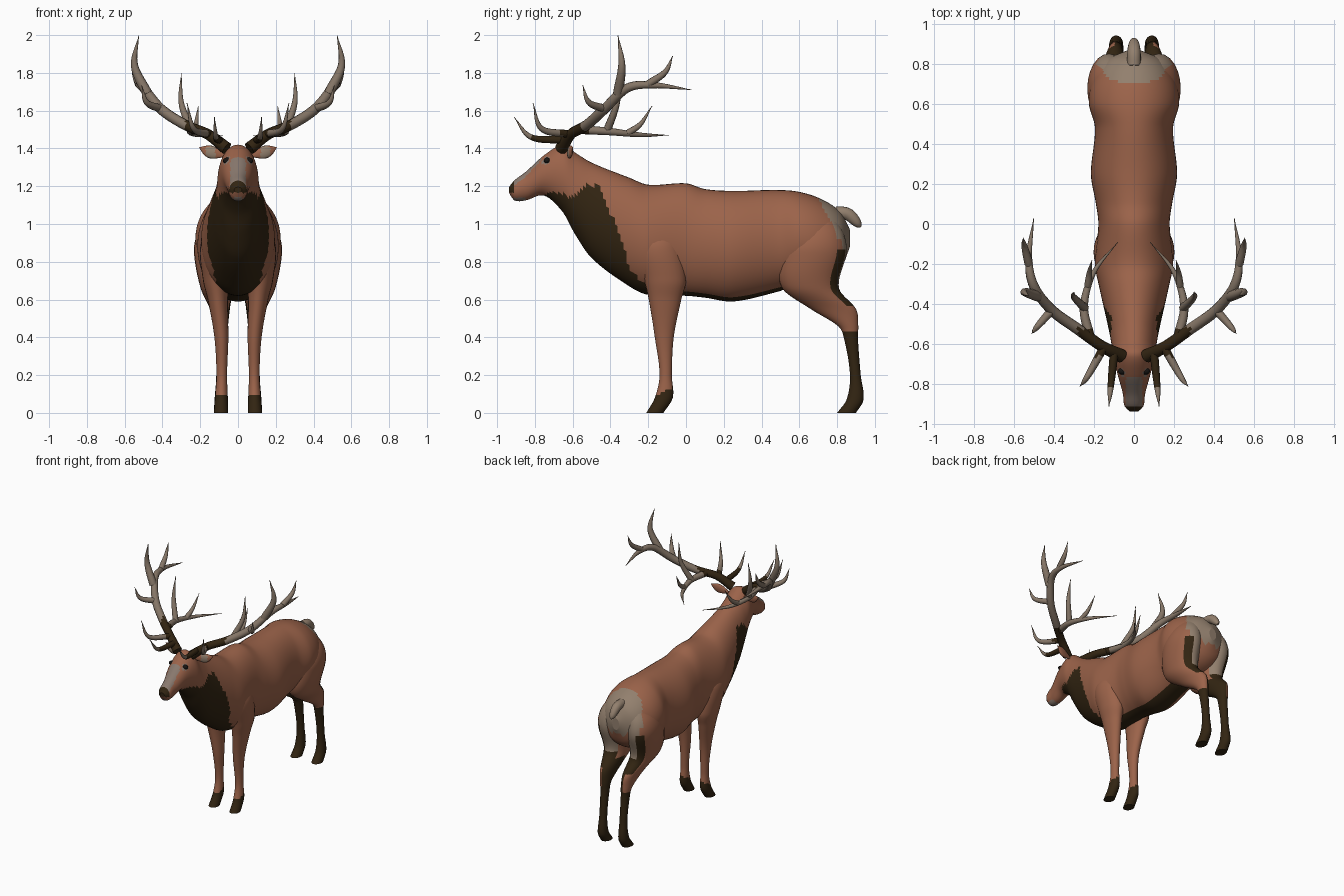
import bpy, bmesh, math
from mathutils import Vector

if "Cube" in bpy.data.objects:
    bpy.data.objects.remove(bpy.data.objects["Cube"])

# Flat colours
COLORS = {"brown_coat": (0.33, 0.125, 0.068), "dark_fur": (0.032, 0.018, 0.006),
          "pale_rump": (0.29, 0.215, 0.155), "antler_bone": (0.235, 0.18, 0.135),
          "face_grey": (0.25, 0.19, 0.155), "eye_black": (0.008, 0.007, 0.006)}
MATS = []
for n, c in COLORS.items():
    m = bpy.data.materials.new(n)
    m.diffuse_color = (*c, 1)
    m.use_nodes = True
    m.node_tree.nodes["Principled BSDF"].inputs["Base Color"].default_value = m.diffuse_color
    MATS.append(m)
BROWN, DARK, PALE, BONE, GREY, BLACK = range(6)


def interpolate(rows, keys, count):
    """Smooth curve through rows, spaced along keys; count(gap) gives the steps."""
    last = len(rows) - 1

    def slope(i):
        a, b = max(i - 1, 0), min(i + 1, last)
        return [(q - p) / (keys[b] - keys[a]) for p, q in zip(rows[a], rows[b])]

    out = []
    for i in range(last):
        gap = keys[i + 1] - keys[i]
        steps = count(abs(gap))
        for k in range(steps):
            t = k / steps
            h = t * t * (3 - 2 * t)
            out.append([p + (q - p) * h + gap * (u * t * (1 - t) ** 2 - v * t * t * (1 - t))
                        for p, q, u, v in zip(rows[i], rows[i + 1], slope(i), slope(i + 1))])
    return out + [list(rows[last])]


def profile(rows):
    """Refine a table of sections along its first column."""
    return interpolate(rows, [r[0] for r in rows], lambda g: max(2, math.ceil(g / .016)))


def skin(name, rings, rule):
    """Join closed rings into a capped smooth surface; rule picks each face's colour."""
    bm = bmesh.new()
    vr = [[bm.verts.new(p) for p in r] for r in rings]
    n = len(vr[0])
    for a, b in zip(vr, vr[1:]):
        for i in range(n):
            j = (i + 1) % n
            bm.faces.new((a[i], a[j], b[j], b[i]))
    bm.faces.new(vr[0])
    bm.faces.new(vr[-1])
    bmesh.ops.recalc_face_normals(bm, faces=bm.faces)
    bm.normal_update()
    for f in bm.faces:
        f.smooth = len(f.verts) == 4
        f.material_index = rule(f.calc_center_median(), f.normal)
    me = bpy.data.meshes.new(name)
    bm.to_mesh(me)
    bm.free()
    for m in MATS:
        me.materials.append(m)
    bpy.context.collection.objects.link(bpy.data.objects.new(name, me))


def angles(n):
    return [2 * math.pi * i / n for i in range(n)]


def tube(name, path, radius, rule, sides=10, flat=1.0):
    """Tube through path points; radius(t) gives its thickness from 0 to 1."""
    pos = [Vector(p) for p in interpolate(path, range(len(path)), lambda g: 8)]
    nrm, rings, last = Vector((0.05, 0.03, 1)), [], len(pos) - 1
    for i, p in enumerate(pos):
        t = (pos[min(i + 1, last)] - pos[max(i - 1, 0)]).normalized()
        nrm = (nrm - t * nrm.dot(t)).normalized()
        side = t.cross(nrm)
        r = max(radius(i / last), .002)
        rings.append([p + nrm * (r * math.sin(a)) + side * (r * flat * math.cos(a))
                      for a in angles(sides)])
    skin(name, rings, rule)


# Head, neck and trunk: y, top, bottom, half width
BODY = [(-.937, 1.195, 1.165, .02), (-.91, 1.23, 1.125, .047), (-.85, 1.275, 1.125, .055),
        (-.75, 1.365, 1.15, .082), (-.65, 1.42, 1.06, .106), (-.59, 1.38, .95, .114),
        (-.5, 1.325, .82, .132), (-.3, 1.245, .67, .177), (-.2, 1.208, .625, .195),
        (0, 1.215, .62, .178), (.1, 1.185, .61, .19), (.25, 1.175, .59, .215),
        (.48, 1.18, .64, .195), (.6, 1.17, .68, .225), (.72, 1.13, .69, .207),
        (.82, 1.06, .76, .14), (.868, .97, .88, .03)]
# Lower edge of the brown neck: y, height
MANE = [(-.78, 1.14), (-.7, 1.175), (-.6, 1.14), (-.53, 1.2), (-.46, 1.2),
        (-.33, .9), (-.31, .78), (-.15, .6)]


def mane_height(y):
    for (a, za), (b, zb) in zip(MANE, MANE[1:]):
        if a <= y <= b:
            return za + (zb - za) * (y - a) / (b - a)
    return -1


def is_rump(c):
    return c.y > .70 + max(0, 1.14 - c.z) * .5


def body_rule(c, n):
    x = abs(c.x)
    if c.y < -.915 and c.z > 1.165:
        return DARK                                     # nose
    if c.y < -.85 and c.z < 1.14:
        return GREY                                     # chin
    if c.y < -.76 and x < .042 and n.z > .45:
        return GREY                                     # bridge of the muzzle
    if (Vector((x, c.y, c.z)) - Vector((.072, -.745, 1.345))).length < .03:
        return GREY                                     # eye surround
    if c.z < mane_height(c.y):
        return DARK                                     # mane and throat
    if is_rump(c):
        return PALE
    if n.z < -.8 and x < .08 and -.2 < c.y < .6:
        return DARK                                     # belly stripe
    return BROWN


skin("body", [[(w * math.cos(a), y, (top + bot) / 2 + (top - bot) / 2 * math.sin(a))
               for a in angles(48)] for y, top, bot, w in profile(BODY)], body_rule)

# Legs: z, front y, back y, centre x, half width
FORE = [(1.0, -.22, -.06, .09, .06), (.88, -.27, -.02, .11, .09), (.7, -.22, 0, .115, .07),
        (.6, -.197, -.025, .107, .053), (.4, -.165, -.065, .088, .037),
        (.2, -.14, -.075, .086, .028), (.08, -.165, -.07, .088, .034), (0, -.21, -.12, .09, .037)]
HIND = [(1.05, .62, .78, .09, .06), (.95, .55, .835, .115, .1), (.85, .5, .85, .125, .108),
        (.66, .51, .81, .113, .085), (.55, .66, .90, .096, .053), (.46, .805, .912, .09, .037),
        (.4, .835, .91, .088, .031), (.2, .868, .925, .087, .028),
        (.07, .85, .94, .089, .035), (0, .80, .9, .09, .038)]


def fore_rule(c, n):
    return DARK if c.z < .1 + (c.y + .14) * .5 else BROWN


def hind_rule(c, n):
    if c.z < .43:
        return DARK
    if is_rump(c) and c.z > .86:
        return PALE
    if n.y > .45 and .56 < c.z <= .86:
        return DARK if abs(c.x) > .14 or c.z < .66 else PALE
    if n.x * c.x < 0 and c.z < .62 and c.y > .7:
        return DARK                                     # inside of the hock
    return BROWN


# Tail
tube("tail", [(0, .79, 1.06), (0, .86, 1.05), (0, .925, .985)],
     lambda t: .034 * math.sqrt(1.02 - t ** 4), lambda c, n: PALE, sides=14)


def antler_rule(c, n):
    x = abs(c.x)
    return DARK if x < .28 and c.y < -.52 and c.y > (-.82 if x < .145 else -.66) else BONE


def taper(r):
    return lambda t: r * (1 - t ** 1.8)


def eye_rule(c, n):
    return BLACK


def ear_rule(c, n):
    return PALE if n.y < -.8 and .12 < abs(c.x) < .17 else BROWN


for s, side in ((1, "right"), (-1, "left")):
    def flip(*points):
        return [(s * x, y, z) for x, y, z in points]

    def tine(part, r, *points):
        tube(f"antler_{part}_{side}", flip(*points), taper(r), antler_rule)

    for name, table, rule in (("front_leg", FORE, fore_rule), ("hind_leg", HIND, hind_rule)):
        skin(f"{name}_{side}",
             [[(s * (xc + rx * math.cos(a)), (yf + yb) / 2 + (yb - yf) / 2 * math.sin(a), z)
               for a in angles(24)] for z, yf, yb, xc, rx in profile(table)], rule)

    # Antler beam, then its tines from brow to top
    tube(f"antler_beam_{side}",
         flip((.06, -.66, 1.4), (.16, -.61, 1.475), (.28, -.525, 1.525), (.41, -.43, 1.61),
              (.5, -.31, 1.72), (.525, -.17, 1.735), (.5, .03, 1.71)),
         lambda t: .028 * (1 - t ** 5) + .006 * max(0, 1 - 6 * t), antler_rule)
    tine("brow", .021, (.1, -.65, 1.445), (.117, -.82, 1.46), (.125, -.91, 1.565))
    tine("second", .021, (.15, -.615, 1.475), (.235, -.765, 1.505), (.27, -.81, 1.64))
    tine("middle", .024, (.22, -.565, 1.5), (.25, -.41, 1.49), (.2, -.24, 1.472), (.08, -.09, 1.47))
    tine("middle_upper", .021, (.245, -.42, 1.49), (.3, -.365, 1.64), (.3, -.34, 1.8))
    tine("middle_back", .018, (.23, -.31, 1.48), (.222, -.24, 1.53), (.21, -.18, 1.625))
    tine("front_fork", .021, (.41, -.43, 1.61), (.485, -.515, 1.645), (.51, -.547, 1.735))
    tine("top", .027, (.48, -.36, 1.69), (.548, -.34, 1.84), (.525, -.36, 1.997))
    tine("back_fork", .021, (.525, -.2, 1.74), (.547, -.11, 1.805), (.553, -.07, 1.89))

    # Ears and eyes
    tube(f"ear_{side}", flip((.07, -.625, 1.365), (.14, -.615, 1.38), (.205, -.6, 1.405)),
         lambda t: .012 * (1 - t) + .028 * math.sin(math.pi * t ** 1.2), ear_rule, 16, .4)
    tube(f"eye_{side}", flip((.05, -.735, 1.335), (.08, -.735, 1.335)),
         lambda t: .017 * math.sqrt(1 - t ** 3), eye_rule, 14)
